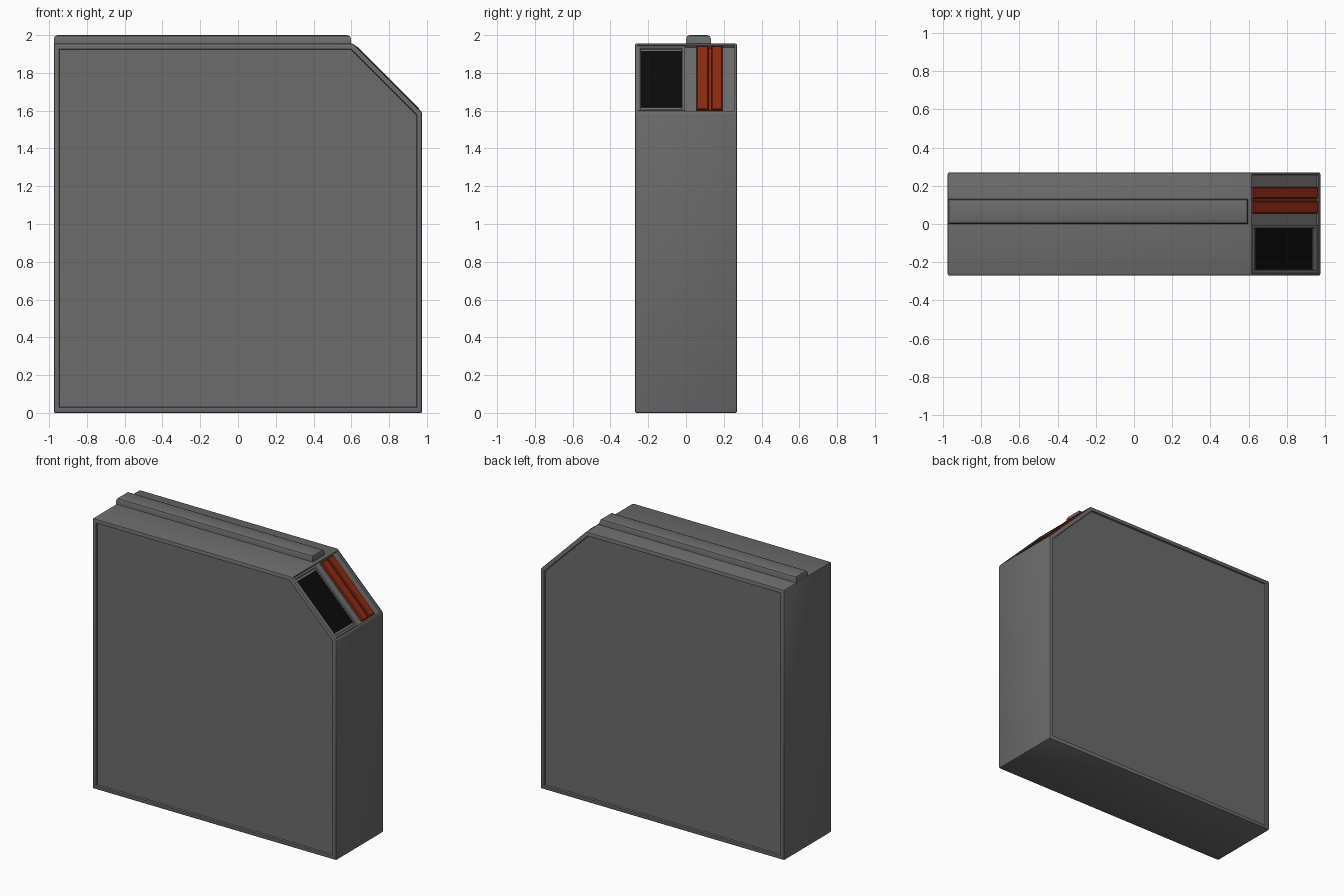
import bpy, bmesh, math
from mathutils import Matrix, Vector

if "Cube" in bpy.data.objects:
    bpy.data.objects.remove(bpy.data.objects["Cube"])


def material(name, rgb):
    m = bpy.data.materials.new(name)
    m.diffuse_color = (*rgb, 1)
    m.use_nodes = True
    m.node_tree.nodes["Principled BSDF"].inputs["Base Color"].default_value = m.diffuse_color
    return m


GREY = material("dark grey", (0.15, 0.15, 0.15))
RED = material("rust red", (0.27, 0.024, 0.007))
BLACK = material("black", (0.003, 0.003, 0.003))


def finish(bm, name, mat):
    bmesh.ops.recalc_face_normals(bm, faces=bm.faces[:])
    me = bpy.data.meshes.new(name)
    bm.to_mesh(me)
    bm.free()
    me.materials.append(mat)
    ob = bpy.data.objects.new(name, me)
    bpy.context.collection.objects.link(ob)
    bpy.ops.object.select_all(action='DESELECT')
    ob.select_set(True)
    bpy.context.view_layer.objects.active = ob
    bpy.ops.object.shade_smooth_by_angle(angle=math.radians(30))
    return ob


def sink(bm, direction, rim, wall, depth):
    """Inset the largest face looking in a direction and push it inwards."""
    bm.normal_update()
    d = Vector(direction).normalized()
    face = max((f for f in bm.faces if f.normal.dot(d) > 0.99), key=lambda f: f.calc_area())
    bmesh.ops.inset_individual(bm, faces=[face], thickness=rim, use_even_offset=True)
    bmesh.ops.inset_individual(bm, faces=[face], thickness=wall, depth=-depth, use_even_offset=True)


def prism(profile, y0, y1):
    """Extrude an x-z outline along y."""
    bm = bmesh.new()
    face = bm.faces.new([bm.verts.new((x, y0, z)) for x, z in profile])
    new = bmesh.ops.extrude_face_region(bm, geom=[face])["geom"]
    bmesh.ops.translate(bm, vec=(0, y1 - y0, 0),
                        verts=[v for v in new if isinstance(v, bmesh.types.BMVert)])
    bmesh.ops.recalc_face_normals(bm, faces=bm.faces[:])
    return bm


def box(lo, hi):
    return prism([(lo[0], lo[2]), (hi[0], lo[2]), (hi[0], hi[2]), (lo[0], hi[2])], lo[1], hi[1])


# Body: slab with one cut corner, sunken side panels and a sunken corner face
bm = prism([(-0.975, 0), (0.975, 0), (0.975, 1.59), (0.61, 1.955), (-0.975, 1.955)], -0.27, 0.27)
bmesh.ops.bevel(bm, geom=bm.edges[:], offset=0.008, segments=2, profile=0.5, affect='EDGES')
for side in (-1, 1):
    sink(bm, (0, side, 0), 0.02, 0.003, 0.012)
sink(bm, (1, 0, 1), 0.004, 0.002, 0.015)
finish(bm, "body", GREY)

# Top rail with chamfered upper edges
bm = box((-0.975, 0.0, 1.94), (0.598, 0.132, 2.0))
top = [e for e in bm.edges if all(v.co.z > 1.99 for v in e.verts)]
bmesh.ops.bevel(bm, geom=top, offset=0.02, segments=2, profile=0.5, affect='EDGES')
finish(bm, "top_rail", GREY)

# Frame of the cut corner: local x runs down the slope, local z points out
s = math.sqrt(0.5)
SLOPE = Matrix(((s, 0, s, 0.7925), (0, 1, 0, 0), (-s, 0, s, 1.7725), (0, 0, 0, 1)))

# Window frame and black window
bm = box((-0.242, -0.257, -0.03), (0.242, -0.006, -0.002))
sink(bm, (0, 0, 1), 0.014, 0.003, 0.01)
bm.transform(SLOPE)
finish(bm, "window_frame", GREY)
bm = box((-0.21, -0.237, -0.014), (0.21, -0.02, -0.008))
bm.transform(SLOPE)
finish(bm, "window", BLACK)

# Red catch: low base with two raised bars
bm = box((-0.235, 0.058, -0.03), (0.235, 0.192, -0.008))
bm.transform(SLOPE)
finish(bm, "catch_base", RED)
for i, (y0, y1) in enumerate(((0.056, 0.12), (0.134, 0.194))):
    bm = box((-0.236, y0, -0.03), (0.236, y1, 0.005))
    edges = [e for e in bm.edges if all(v.co.z > 0 for v in e.verts)]
    bmesh.ops.bevel(bm, geom=edges, offset=0.005, segments=1, affect='EDGES')
    bm.transform(SLOPE)
    finish(bm, f"catch_bar_{i + 1}", RED)
